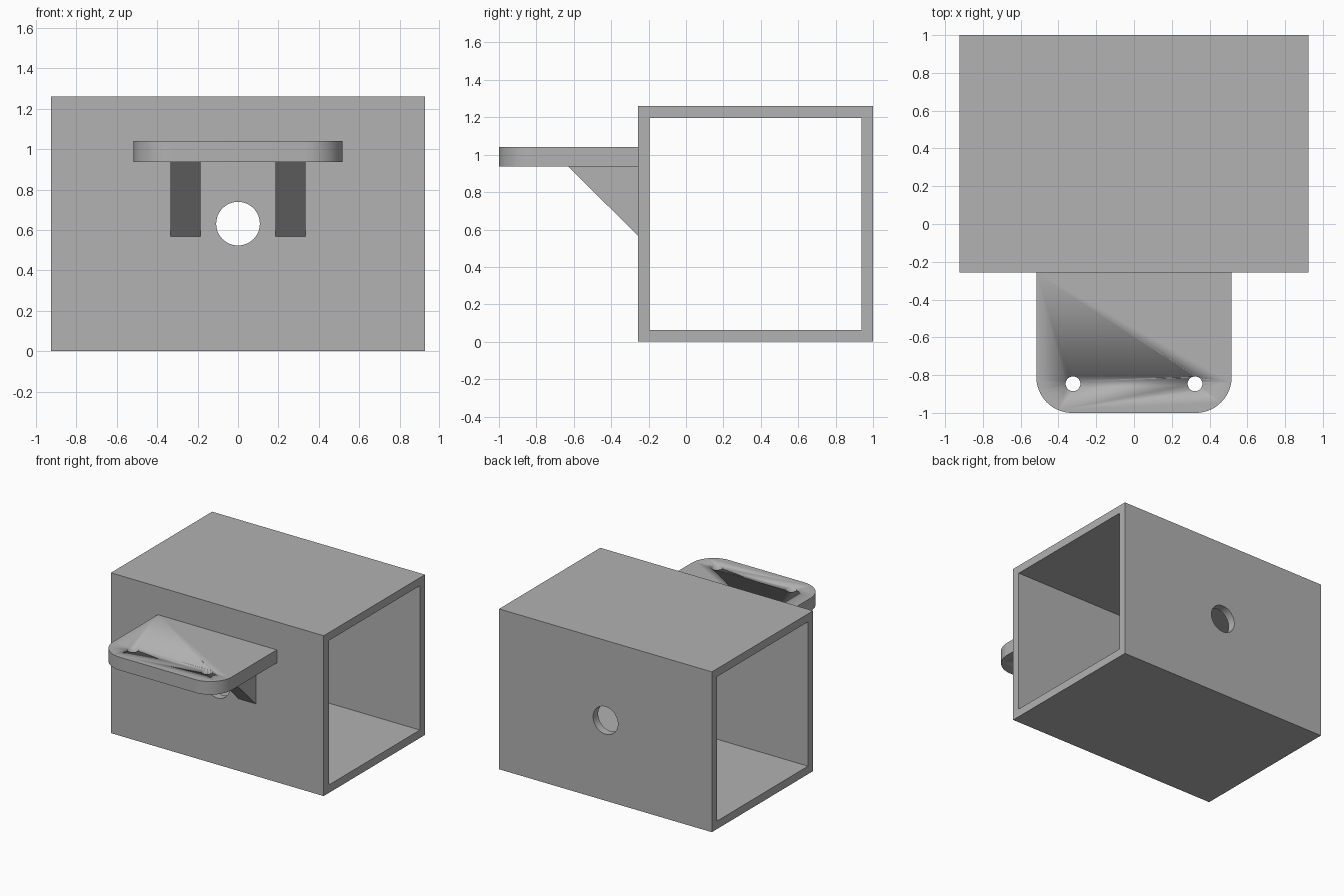
import bpy, math
from mathutils import Matrix, Vector

if "Cube" in bpy.data.objects:
    bpy.data.objects.remove(bpy.data.objects["Cube"])

HALF_W = 0.925              # half length of the tube
Y0, Y1, TOP = -0.257, 1.0, 1.26
WALL = 0.063

grey = bpy.data.materials.new("plain grey")
grey.diffuse_color = (0.445, 0.445, 0.445, 1)
grey.use_nodes = True
grey.node_tree.nodes["Principled BSDF"].inputs["Base Color"].default_value = grey.diffuse_color


def prism(name, profile, depth, matrix):
    """Extrude a 2D profile along local z by depth, then place it."""
    n = len(profile)
    verts = [matrix @ Vector((a, b, c)) for c in (0, depth) for a, b in profile]
    faces = [tuple(reversed(range(n))), tuple(range(n, 2 * n))]
    faces += [(i, (i + 1) % n, n + (i + 1) % n, n + i) for i in range(n)]
    mesh = bpy.data.meshes.new(name)
    mesh.from_pydata(verts, [], faces)
    mesh.materials.append(grey)
    obj = bpy.data.objects.new(name, mesh)
    bpy.context.collection.objects.link(obj)
    return obj


def arc(cx, cy, r, start, end, steps):
    angles = [math.radians(start + (end - start) * i / steps) for i in range(steps + 1)]
    return [(cx + r * math.cos(a), cy + r * math.sin(a)) for a in angles]


def rect(a0, b0, a1, b1):
    return [(a0, b0), (a1, b0), (a1, b1), (a0, b1)]


def cut(target, cutter):
    cutter.hide_render = True
    cutter.hide_set(True)
    mod = target.modifiers.new(cutter.name, 'BOOLEAN')
    mod.operation = 'DIFFERENCE'
    mod.solver = 'EXACT'
    mod.object = cutter


def smooth(obj):
    bpy.ops.object.select_all(action='DESELECT')
    obj.select_set(True)
    bpy.context.view_layer.objects.active = obj
    bpy.ops.object.shade_smooth_by_angle(angle=math.radians(30))


def along_x(x):
    """Profile (y, z) extruded along +x."""
    return Matrix(((0, 0, 1, x), (1, 0, 0, 0), (0, 1, 0, 0), (0, 0, 0, 1)))


def along_y(y):
    """Profile (z, x) extruded along +y."""
    return Matrix(((0, 1, 0, 0), (0, 0, 1, y), (1, 0, 0, 0), (0, 0, 0, 1)))


# Square tube, open at both ends
tube = prism("square_tube", rect(Y0, 0, Y1, TOP), 2 * HALF_W, along_x(-HALF_W))
bore = prism("tube_bore_cutter", rect(Y0 + WALL, WALL, Y1 - WALL, TOP - WALL),
             2 * HALF_W + 0.4, along_x(-HALF_W - 0.2))

# Round hole through front and back walls
hole = prism("wall_hole_cutter", arc(0.631, 0, 0.108, 0, 360, 64)[:-1], 2, along_y(-0.6))
smooth(hole)

# Shelf plate with two rounded front corners
R, PW = 0.19, 0.517
outline = ([(PW, Y0), (-PW, Y0)]
           + arc(-PW + R, -1 + R, R, 180, 270, 20)
           + arc(PW - R, -1 + R, R, 270, 360, 20))
plate = prism("shelf_plate", outline, 0.103, Matrix.Translation((0, 0, 0.937)))
smooth(plate)

# Triangular ribs and the screw holes, one on each side
for side, word in ((-1, "left"), (1, "right")):
    prism(word + "_rib", [(Y0, 0.567), (Y0, 0.937), (-0.63, 0.937)][::-1],
          0.15, along_x(side * 0.26 - 0.075))
    screw = prism(word + "_screw_hole_cutter",
                  arc(side * 0.323, -0.846, 0.039, 0, 360, 40)[:-1],
                  0.4, Matrix.Translation((0, 0, 0.8)))
    smooth(screw)
    cut(plate, screw)

cut(tube, bore)
cut(tube, hole)
